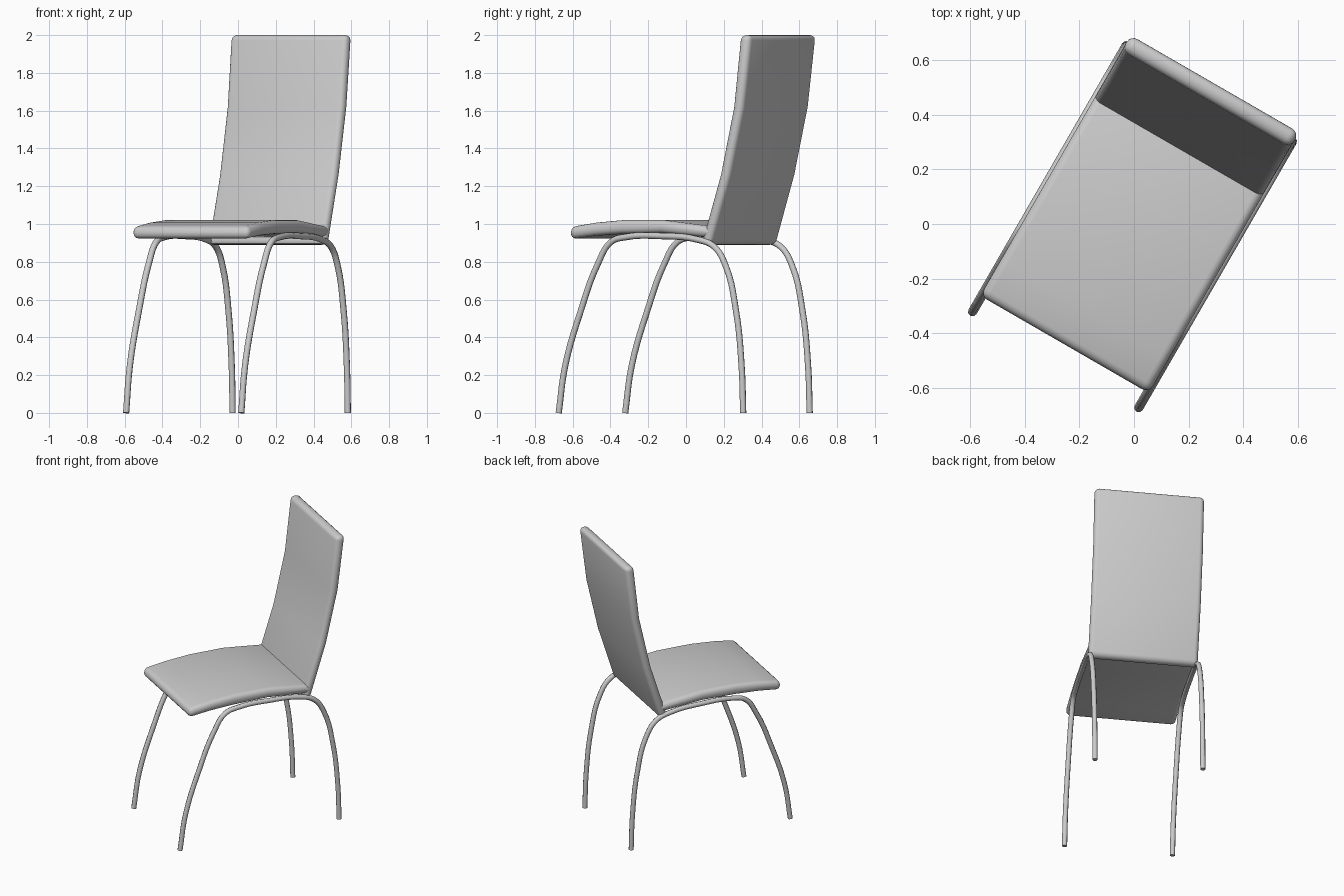
import bpy, bmesh, math
from mathutils import Matrix

if "Cube" in bpy.data.objects:
    bpy.data.objects.remove(bpy.data.objects["Cube"])

TURN = Matrix.Rotation(math.radians(-30), 4, 'Z')
HALF_W = 0.357


def finish(obj, angle):
    bpy.ops.object.select_all(action='DESELECT')
    obj.select_set(True)
    bpy.context.view_layer.objects.active = obj
    bpy.ops.object.shade_smooth_by_angle(angle=math.radians(angle))


def cushion(name, side_a, side_b, radius):
    """Padded slab: strip between two (depth, height) outlines, rounded rim."""
    n = len(side_a)
    outline = side_a + side_b[::-1]
    bm = bmesh.new()
    rows = [[bm.verts.new((x, y, z)) for y, z in outline] for x in (-HALF_W, HALF_W)]
    m = len(outline)
    for i in range(m):
        j = (i + 1) % m
        bm.faces.new((rows[0][i], rows[0][j], rows[1][j], rows[1][i]))
    for r in rows:
        for i in range(n - 1):
            bm.faces.new((r[i], r[i + 1], r[m - 2 - i], r[m - 1 - i]))
    bmesh.ops.recalc_face_normals(bm, faces=bm.faces)
    rim = [e for e in bm.edges if e.calc_face_angle(0) > math.radians(45)]
    bmesh.ops.bevel(bm, geom=rim, offset=radius, segments=4, profile=0.5,
                    affect='EDGES', clamp_overlap=True)
    bm.transform(TURN)
    me = bpy.data.meshes.new(name)
    bm.to_mesh(me)
    bm.free()
    obj = bpy.data.objects.new(name, me)
    bpy.context.collection.objects.link(obj)
    finish(obj, 30)


def tube(name, x, path, radius):
    """Bent steel tube through (depth, height) points."""
    cu = bpy.data.curves.new(name, 'CURVE')
    cu.dimensions = '3D'
    cu.bevel_depth = radius
    cu.bevel_resolution = 2
    cu.resolution_u = 5
    cu.use_fill_caps = True
    sp = cu.splines.new('BEZIER')
    sp.bezier_points.add(len(path) - 1)
    for p, (y, z) in zip(sp.bezier_points, path):
        p.co = (x, y, z)
        p.handle_left_type = p.handle_right_type = 'AUTO'
    tmp = bpy.data.objects.new(name + "_path", cu)
    bpy.context.collection.objects.link(tmp)
    bpy.context.view_layer.update()
    me = bpy.data.meshes.new_from_object(
        tmp.evaluated_get(bpy.context.evaluated_depsgraph_get()))
    bpy.data.objects.remove(tmp)
    me.transform(TURN)
    obj = bpy.data.objects.new(name, me)
    bpy.context.collection.objects.link(obj)
    finish(obj, 50)


# Seat: gently arched pad
cushion("seat",
        [(-0.51, 0.985), (-0.36, 1.007), (-0.19, 1.021), (0.05, 1.021), (0.37, 0.985)],
        [(-0.51, 0.92), (-0.36, 0.938), (-0.19, 0.948), (0.05, 0.952), (0.37, 0.925)],
        0.031)

# Backrest: curved tall pad
cushion("backrest",
        [(0.29, 0.89), (0.408, 1.26), (0.489, 1.62), (0.532, 2.0)],
        [(0.352, 0.89), (0.468, 1.26), (0.55, 1.62), (0.597, 2.0)],
        0.029)

# Side frames: front leg, seat rail and back leg in one tube
frame = [(-0.575, 0.0), (-0.535, 0.25), (-0.44, 0.54), (-0.335, 0.79), (-0.255, 0.905),
         (-0.17, 0.93), (0.06, 0.936), (0.27, 0.918), (0.375, 0.88), (0.445, 0.78),
         (0.509, 0.54), (0.543, 0.25), (0.553, 0.0)]
for side, x in (("left", -0.352), ("right", 0.352)):
    tube(side + "_leg_frame", x, frame, 0.017)
